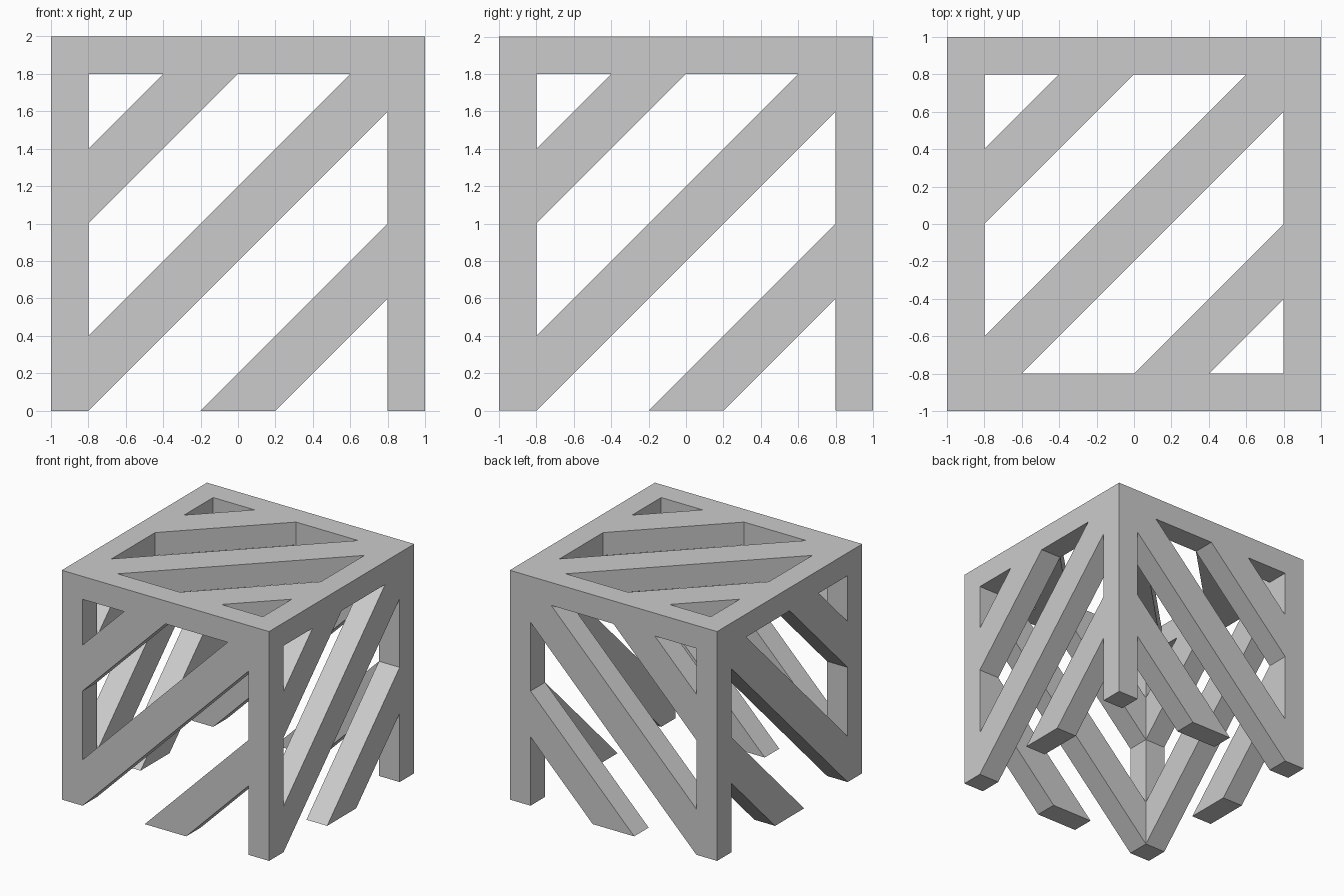
import bpy, bmesh

if "Cube" in bpy.data.objects:
    bpy.data.objects.remove(bpy.data.objects["Cube"])

T = 0.2          # bar thickness
I = 0.8          # inner edge of the frame


def prism(name, pts, place, d0, d1):
    """Extrude a 2D profile between depths d0 and d1; place maps (u, v, d) to xyz."""
    bm = bmesh.new()
    a = [bm.verts.new(place(u, v, d0)) for u, v in pts]
    b = [bm.verts.new(place(u, v, d1)) for u, v in pts]
    bm.faces.new(a)
    bm.faces.new(b[::-1])
    n = len(pts)
    for i in range(n):
        j = (i + 1) % n
        bm.faces.new((a[i], b[i], b[j], a[j]))
    bmesh.ops.recalc_face_normals(bm, faces=bm.faces)
    me = bpy.data.meshes.new(name)
    bm.to_mesh(me)
    bm.free()
    ob = bpy.data.objects.new(name, me)
    bpy.context.collection.objects.link(ob)
    return ob


def rect(u0, u1, v0, v1):
    return [(u0, v0), (u1, v0), (u1, v1), (u0, v1)]


def along_y(u, v, d):
    return (u, d, v)


def along_x(u, v, d):
    return (d, u, v)


def along_z(u, v, d):
    return (u, v, d)


# Diagonal slats of the side panels, open at the bottom
side_slats = {
    "upper": [(-I, 1.4), (-0.4, 1.8), (0, 1.8), (-I, 1.0)],
    "middle": [(-I, 0.4), (0.6, 1.8), (I, 1.8), (I, 1.6), (-I, 0)],
    "lower": [(-0.2, 0), (I, 1.0), (I, 0.6), (0.2, 0)],
}
for panel, place, d in (("front", along_y, -1), ("back", along_y, I),
                        ("left", along_x, -1), ("right", along_x, I)):
    for part, pts in side_slats.items():
        prism(f"{panel}_{part}_slat", pts, place, d, d + T)

# Diagonal slats of the top panel
top_slats = {
    "back": [(-I, 0.4), (-0.4, I), (0, I), (-I, 0)],
    "middle": [(-I, -I), (-I, -0.6), (0.6, I), (I, I), (I, 0.6), (-0.6, -I)],
    "front": [(0, -I), (I, 0), (I, -0.4), (0.4, -I)],
}
for part, pts in top_slats.items():
    prism(f"top_{part}_slat", pts, along_z, 1.8, 2)

# Corner legs
for xn, x in (("left", -1), ("right", I)):
    for yn, y in (("front", -1), ("back", I)):
        prism(f"{yn}_{xn}_leg", rect(x, x + T, y, y + T), along_z, 0, 1.8)

# Top frame rails
for name, y in (("front", -1), ("back", I)):
    prism(f"{name}_top_rail", rect(-1, 1, y, y + T), along_z, 1.8, 2)
for name, x in (("left", -1), ("right", I)):
    prism(f"{name}_top_rail", rect(x, x + T, -I, I), along_z, 1.8, 2)
